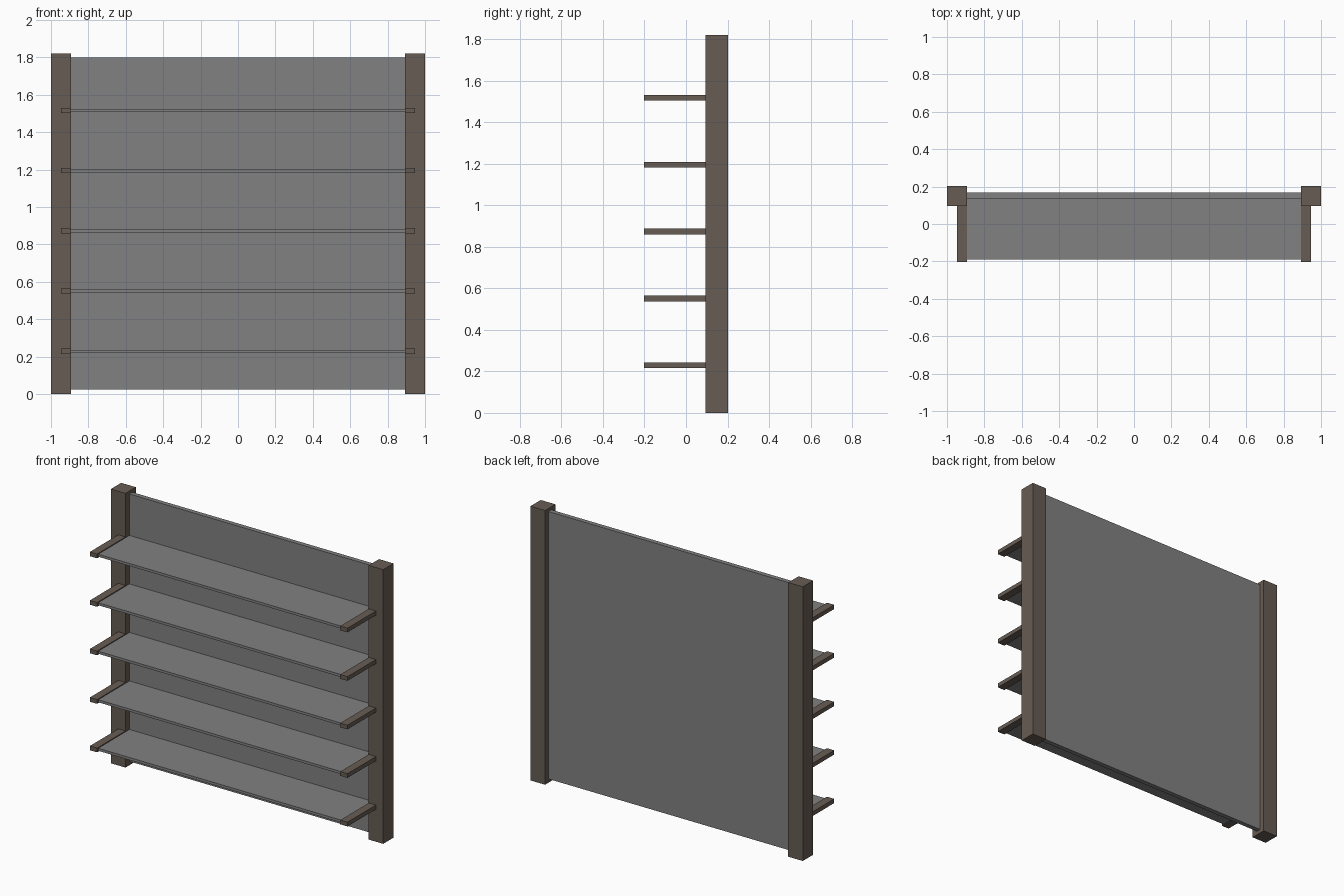
import bpy

if "Cube" in bpy.data.objects:
    bpy.data.objects.remove(bpy.data.objects["Cube"])

def material(name, color):
    m = bpy.data.materials.new(name)
    m.diffuse_color = (*color, 1.0)
    m.use_nodes = True
    m.node_tree.nodes["Principled BSDF"].inputs["Base Color"].default_value = m.diffuse_color
    return m

brown = material("brown_wood", (0.135, 0.107, 0.087))
grey = material("grey_metal", (0.22, 0.22, 0.22))

def box(name, x, y, z, mat):
    """Axis-aligned box from (min, max) ranges."""
    bpy.ops.mesh.primitive_cube_add(size=1, location=[(a + b) / 2 for a, b in (x, y, z)])
    o = bpy.context.object
    o.name = name
    o.scale = [b - a for a, b in (x, y, z)]
    bpy.ops.object.transform_apply(location=False, rotation=False, scale=True)
    o.data.materials.append(mat)
    return o

INNER = 0.893  # inner face of the posts

# Back panel between the posts
box("back_panel", (-INNER, INNER), (0.137, 0.168), (0.025, 1.8), grey)

# Upright posts
for side, s in (("left", -1), ("right", 1)):
    box(f"{side}_post", sorted((s * INNER, s)), (0.095, 0.203), (0, 1.82), brown)

# Shelves, each carried by a bracket on either side
for i in range(5):
    z = 0.229 + i * 0.322
    box(f"shelf_{i + 1}", (-INNER, INNER), (-0.19, 0.137), (z - 0.009, z + 0.008), grey)
    for side, s in (("left", -1), ("right", 1)):
        box(f"{side}_bracket_{i + 1}", sorted((s * INNER, s * 0.946)),
            (-0.203, 0.095), (z - 0.014, z + 0.014), brown)
